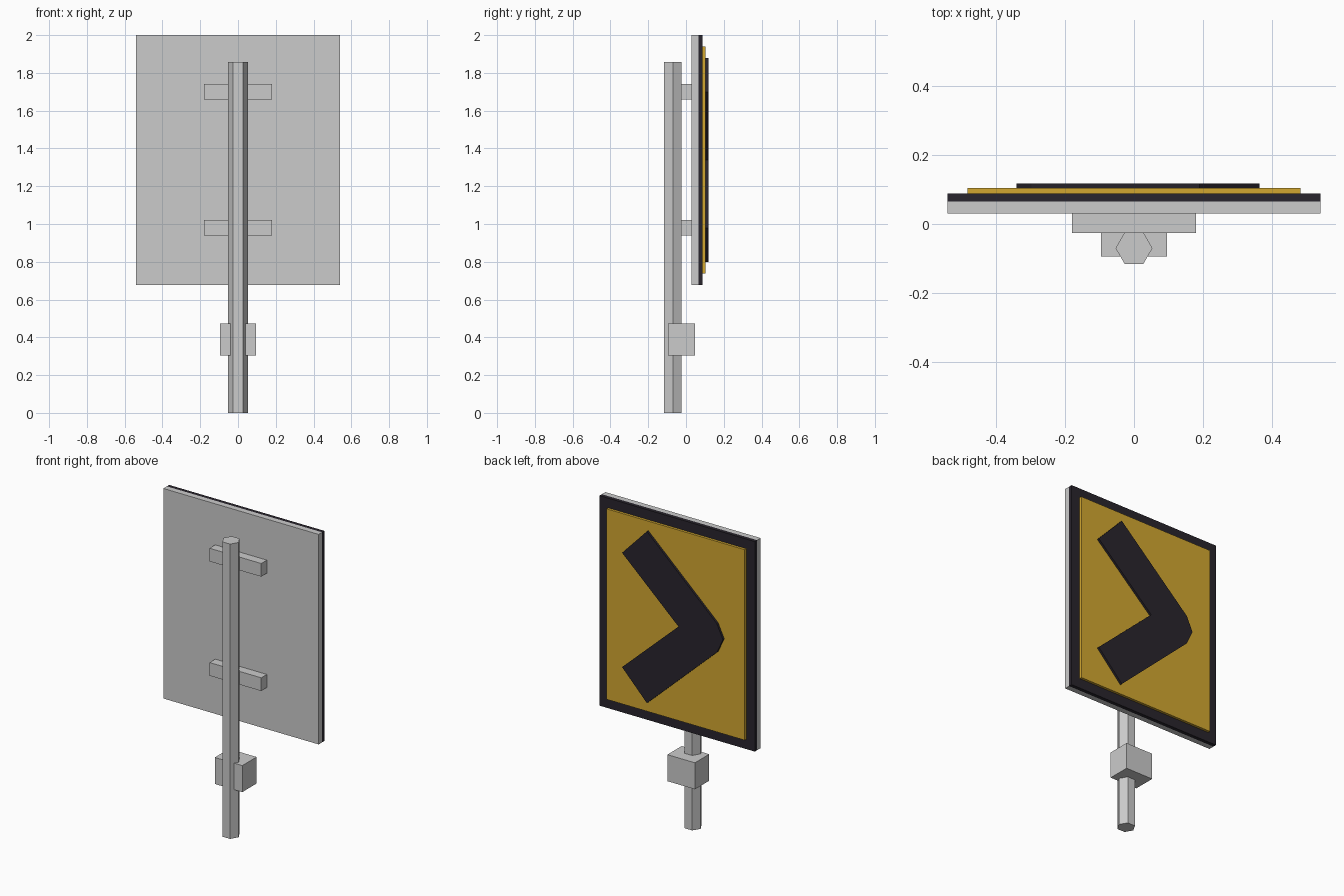
import bpy, bmesh
from math import cos, sin, radians

if "Cube" in bpy.data.objects:
    bpy.data.objects.remove(bpy.data.objects["Cube"])


def material(name, rgb):
    mat = bpy.data.materials.new(name)
    mat.diffuse_color = (*rgb, 1)
    mat.use_nodes = True
    mat.node_tree.nodes["Principled BSDF"].inputs["Base Color"].default_value = mat.diffuse_color
    return mat


DARK = material("dark", (0.022, 0.018, 0.026))
YELLOW = material("yellow", (0.65, 0.39, 0.03))


def prism(name, points, vector, mat=None):
    """Extrude a flat polygon along a vector."""
    bm = bmesh.new()
    face = bm.faces.new([bm.verts.new(p) for p in points])
    ext = bmesh.ops.extrude_face_region(bm, geom=[face], use_keep_orig=True)
    moved = [g for g in ext["geom"] if isinstance(g, bmesh.types.BMVert)]
    bmesh.ops.translate(bm, verts=moved, vec=vector)
    bmesh.ops.recalc_face_normals(bm, faces=bm.faces)
    mesh = bpy.data.meshes.new(name)
    bm.to_mesh(mesh)
    bm.free()
    obj = bpy.data.objects.new(name, mesh)
    bpy.context.collection.objects.link(obj)
    if mat:
        mesh.materials.append(mat)
    return obj


def box(name, half_x, y0, y1, z0, z1, mat=None):
    pts = [(-half_x, y0, z0), (half_x, y0, z0), (half_x, y0, z1), (-half_x, y0, z1)]
    return prism(name, pts, (0, y1 - y0, 0), mat)


# Hexagonal post
R = 0.0535
prism("post", [(R * cos(radians(60 * i)), -0.07 + R * sin(radians(60 * i)), 0)
               for i in range(6)], (0, 0, 1.857))

# Clamp block low on the post
box("clamp_block", 0.096, -0.094, 0.048, 0.305, 0.472)

# Brackets between post and panel
for name, z in (("lower_bracket", 0.98), ("upper_bracket", 1.70)):
    box(name, 0.18, -0.026, 0.031, z - 0.0415, z + 0.0415)

# Layered sign panel
box("back_plate", 0.541, 0.03, 0.065, 0.677, 2.0)
box("border_plate", 0.541, 0.065, 0.088, 0.677, 2.0, DARK)
box("yellow_face", 0.482, 0.088, 0.104, 0.739, 1.939, YELLOW)

# Chevron: upper half outline from blunt tip to notch, mirrored below
MID = 1.339
half = [(-0.297, 0.091), (0.19, 0.541), (0.363, 0.36)]
outline = ([(-0.34, 0)] + half + [(-0.03, 0)]
           + [(x, -z) for x, z in reversed(half)])
prism("chevron", [(x, 0.104, MID + z) for x, z in outline], (0, 0.014, 0), DARK)
